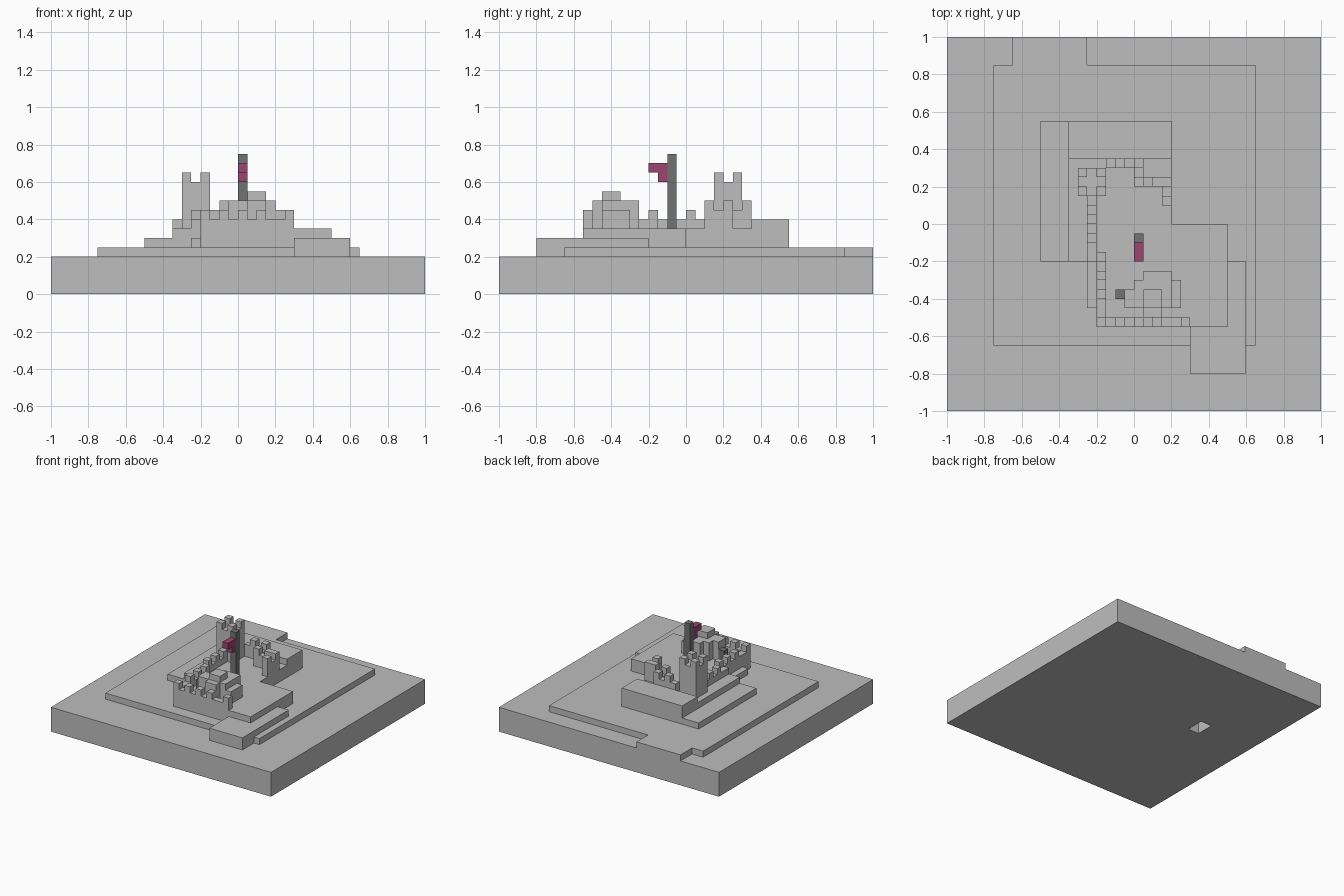
import bpy, bmesh
from mathutils import Vector

cube = bpy.data.objects.get("Cube")
if cube:
    bpy.data.objects.remove(cube, do_unlink=True)


def material(name, rgb):
    m = bpy.data.materials.new(name)
    m.use_nodes = True
    m.diffuse_color = (*rgb, 1)
    m.node_tree.nodes["Principled BSDF"].inputs["Base Color"].default_value = (*rgb, 1)
    return m


STONE = material("light_grey_stone", (0.515, 0.515, 0.515))
DARK = material("dark_grey", (0.165, 0.175, 0.170))
PINK = material("plum_cloth", (0.33, 0.06, 0.156))


def add_box(bm, x0, x1, y0, y1, z0, z1):
    verts = bmesh.ops.create_cube(bm, size=1)["verts"]
    bmesh.ops.scale(bm, vec=(x1 - x0, y1 - y0, z1 - z0), verts=verts)
    bmesh.ops.translate(bm, vec=((x0 + x1) / 2, (y0 + y1) / 2, (z0 + z1) / 2), verts=verts)


def finish(name, bm, mat):
    me = bpy.data.meshes.new(name)
    bm.to_mesh(me)
    bm.free()
    me.materials.append(mat)
    ob = bpy.data.objects.new(name, me)
    bpy.context.collection.objects.link(ob)
    return ob


def boxes(name, mat, *items):
    bm = bmesh.new()
    for b in items:
        add_box(bm, *b)
    return finish(name, bm, mat)


# Ground slab with a small recess in its underside
bm = bmesh.new()
add_box(bm, -1, 1, -1, 1, 0, 0.2)
for co, no in (((-0.55, 0, 0), (1, 0, 0)), ((-0.45, 0, 0), (1, 0, 0)),
               ((0, 0.1, 0), (0, 1, 0)), ((0, 0.25, 0), (0, 1, 0))):
    bmesh.ops.bisect_plane(bm, geom=bm.verts[:] + bm.edges[:] + bm.faces[:],
                           plane_co=co, plane_no=no)
spot = Vector((-0.5, 0.175, 0))
hole = [f for f in bm.faces if (f.calc_center_median() - spot).length < 0.01]
moved = bmesh.ops.extrude_discrete_faces(bm, faces=hole)["faces"]
bmesh.ops.translate(bm, vec=(0, 0, 0.19), verts=list({v for f in moved for v in f.verts}))
bmesh.ops.recalc_face_normals(bm, faces=bm.faces[:])
finish("ground_slab", bm, STONE)

# Terraced hill
boxes("lower_terrace", STONE,
      (-0.75, 0.65, -0.65, 0.85, 0.2, 0.25), (-0.65, -0.25, 0.85, 1.0, 0.2, 0.25))
boxes("west_ledge", STONE,
      (-0.5, -0.35, -0.2, 0.55, 0.25, 0.3), (-0.25, -0.2, -0.45, -0.2, 0.25, 0.3))
boxes("front_step", STONE,
      (0.3, 0.6, -0.8, -0.65, 0.2, 0.3), (0.3, 0.6, -0.65, -0.55, 0.25, 0.3),
      (0.5, 0.6, -0.55, -0.2, 0.25, 0.3))
boxes("courtyard", STONE,
      (-0.35, 0.2, 0.0, 0.55, 0.25, 0.35), (-0.35, -0.2, -0.2, 0.0, 0.25, 0.35),
      (-0.2, 0.5, -0.55, 0.0, 0.25, 0.35))
boxes("rear_terrace", STONE, (-0.35, 0.2, 0.35, 0.55, 0.35, 0.4))


def wall(name, rect, top, merlons):
    """Wall from the courtyard up to top, with merlons given by their low corners."""
    items = [(*rect, 0.35, top)]
    items += [(x, x + 0.05, y, y + 0.05, top, top + 0.05) for x, y in merlons]
    return boxes(name, STONE, *items)


# Battlement walls
wall("front_wall", (-0.2, 0.3, -0.55, -0.5), 0.4,
     [(x, -0.55) for x in (-0.2, -0.1, 0.0, 0.1, 0.25)])
wall("front_west_wall", (-0.2, -0.15, -0.5, -0.15), 0.4,
     [(-0.2, y) for y in (-0.4, -0.3, -0.2)])
wall("west_wall", (-0.25, -0.2, -0.2, 0.15), 0.4,
     [(-0.25, y) for y in (-0.1, 0.0, 0.1)])
wall("rear_wall", (-0.15, 0.0, 0.3, 0.35), 0.45, [(-0.1, 0.3)])
wall("rear_corner_wall", (0.0, 0.05, 0.2, 0.35), 0.45, [(0.0, 0.3), (0.0, 0.2)])
wall("inner_rear_wall", (0.05, 0.15, 0.2, 0.25), 0.45, [(0.1, 0.2)])
wall("east_wall", (0.15, 0.2, 0.1, 0.25), 0.45, [(0.15, 0.1), (0.15, 0.2)])

# Corner tower with four raised corners
wall("tower", (-0.3, -0.15, 0.15, 0.3), 0.6,
     [(x, y) for x in (-0.3, -0.2) for y in (0.15, 0.25)])

# Stepped keep with a dark door block
boxes("keep", STONE,
      (-0.05, 0.0, -0.45, -0.35, 0.35, 0.5), (0.0, 0.2, -0.45, -0.3, 0.35, 0.5),
      (0.05, 0.2, -0.3, -0.25, 0.35, 0.5), (0.2, 0.25, -0.45, -0.3, 0.35, 0.45),
      (0.05, 0.15, -0.5, -0.45, 0.35, 0.5), (0.05, 0.15, -0.45, -0.35, 0.5, 0.55))
boxes("keep_door", DARK, (-0.1, -0.05, -0.4, -0.35, 0.35, 0.44))

# Flagpole and flag
boxes("flagpole", DARK, (0.0, 0.05, -0.1, -0.05, 0.35, 0.75))
boxes("flag", PINK,
      (0.0, 0.05, -0.15, -0.1, 0.6, 0.7), (0.0, 0.05, -0.2, -0.15, 0.65, 0.7))
